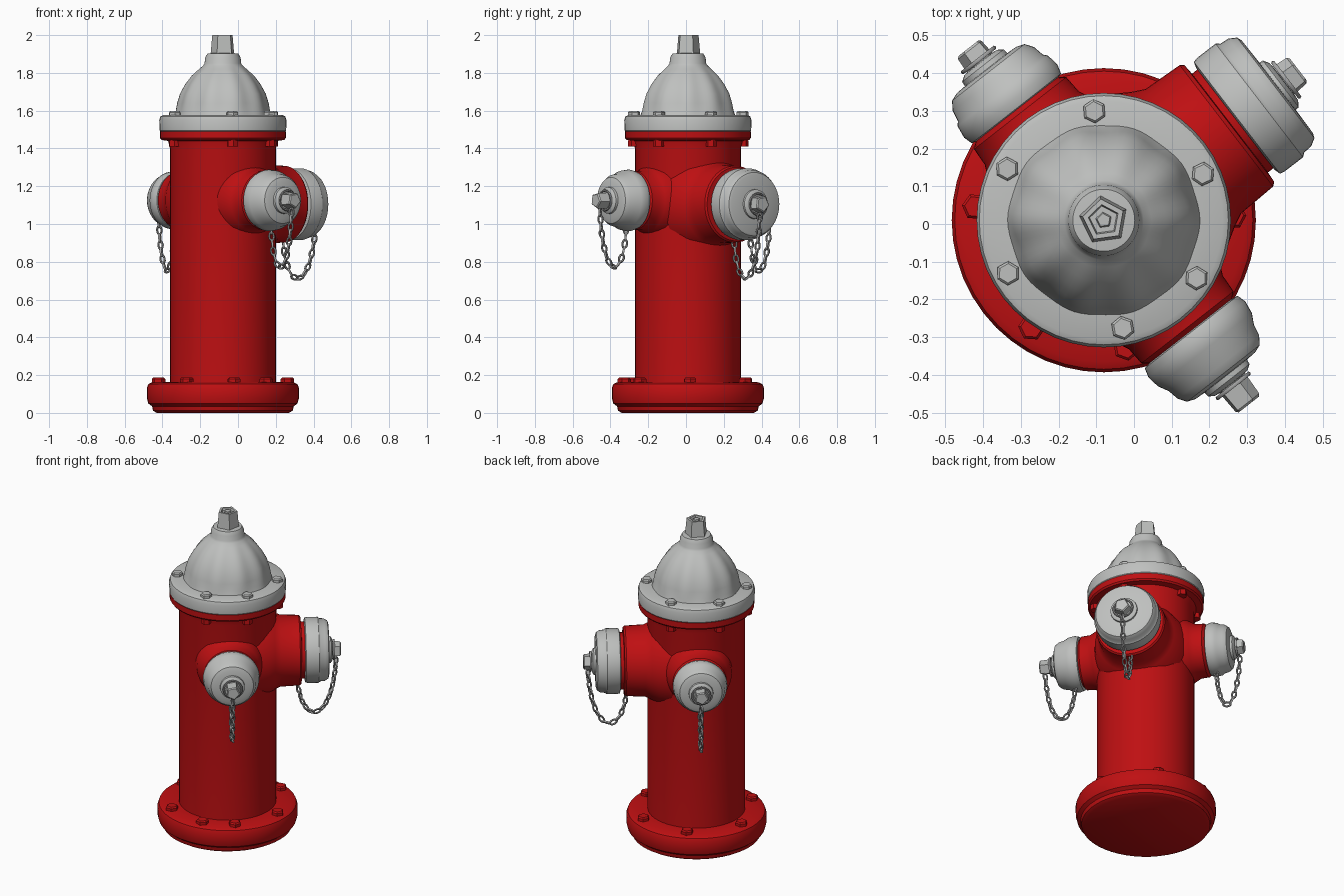
import bpy, bmesh, math
from mathutils import Matrix, Vector

if "Cube" in bpy.data.objects:
    bpy.data.objects.remove(bpy.data.objects["Cube"])

CX, CY = -0.08, 0.01  # hydrant axis


def material(name, rgb):
    m = bpy.data.materials.new(name)
    m.diffuse_color = (*rgb, 1)
    m.use_nodes = True
    m.node_tree.nodes["Principled BSDF"].inputs["Base Color"].default_value = m.diffuse_color
    return m


RED = material("red paint", (0.52, 0.005, 0.006))
GREY = material("light grey paint", (0.52, 0.53, 0.52))
STEEL = material("chain grey", (0.38, 0.38, 0.38))
AXIS = Matrix.Translation((CX, CY, 0))


def finish(bm, name, mat, angle=35):
    bmesh.ops.recalc_face_normals(bm, faces=bm.faces)
    me = bpy.data.meshes.new(name)
    bm.to_mesh(me)
    bm.free()
    me.materials.append(mat)
    ob = bpy.data.objects.new(name, me)
    bpy.context.collection.objects.link(ob)
    bpy.ops.object.select_all(action='DESELECT')
    ob.select_set(True)
    bpy.context.view_layer.objects.active = ob
    bpy.ops.object.shade_smooth_by_angle(angle=math.radians(angle))
    return ob


def add_lathe(bm, profile, mat4, segs=48, phase=0.0, flute=0.0):
    """Revolve (radius, height) points, capping both ends."""
    rings = []
    for r, h, *f in profile:
        amp = flute * (f[0] if f else 0)
        ring = []
        for i in range(segs):
            a = phase + 2 * math.pi * i / segs
            rr = r * (1 + amp * math.cos(10 * a))
            ring.append(bm.verts.new(mat4 @ Vector((rr * math.cos(a), rr * math.sin(a), h))))
        rings.append(ring)
    for p, q in zip(rings, rings[1:]):
        for i in range(segs):
            j = (i + 1) % segs
            bm.faces.new((p[i], p[j], q[j], q[i]))
    bm.faces.new(rings[0])
    bm.faces.new(rings[-1])


def lathe(name, profile, mat, mat4=AXIS, **kw):
    bm = bmesh.new()
    add_lathe(bm, profile, mat4, **kw)
    return finish(bm, name, mat)


def bolts(name, mat, angles, radius, z0, z1, size):
    bm = bmesh.new()
    c = (z1 - z0) * 0.25
    for a in angles:
        t = math.radians(a)
        m = AXIS @ Matrix.Translation((radius * math.cos(t), radius * math.sin(t), 0))
        add_lathe(bm, [(size, z0), (size, z1 - c), (size * 0.8, z1)], m, segs=6, phase=t)
    finish(bm, name, mat, 20)


# Base flange, barrel and upper red flange
lathe("base_flange", [(.35, 0), (.37, .012), (.375, .035), (.395, .05), (.403, .08),
                      (.403, .13), (.395, .152), (.375, .162), (.27, .165)], RED)
lathe("barrel", [(.28, .15), (.28, 1.40), (.29, 1.44), (.325, 1.445), (.333, 1.455),
                 (.333, 1.49), (.2, 1.49)], RED)

# Bonnet: grey flange and softly fluted dome with neck
lathe("bonnet_flange", [(.325, 1.482), (.335, 1.495), (.337, 1.55), (.33, 1.57),
                        (.315, 1.577), (.2, 1.577)], GREY)
lathe("bonnet_dome", [(.255, 1.57, .3), (.245, 1.60, .8), (.237, 1.64, 1), (.222, 1.69, 1),
                      (.195, 1.74, 1), (.162, 1.785, .9), (.125, 1.82, .5), (.105, 1.838),
                      (.097, 1.85), (.094, 1.88), (.082, 1.902), (.04, 1.906)],
      GREY, segs=80, flute=.022)
lathe("top_nut", [(.066, 1.90), (.057, 2.0), (.042, 2.0), (.038, 1.985), (.022, 1.985),
                  (.018, 1.998)], GREY, segs=5, phase=math.radians(170))

# Bolts
flange_angles = (95, 25, -32, -80, 209, 152)
bolts("bonnet_bolts", GREY, flange_angles, .29, 1.57, 1.598, .032)
bolts("under_flange_bolts", RED, flange_angles, .292, 1.41, 1.45, .03)
bolts("base_bolts", RED, (174, 236, 280, 312, 2, 62, 116), .342, .155, .187, .036)


def add_link(bm, mat4, length=.028, width=.018, thick=.006, n=12, k=6):
    rings = []
    for i in range(n):
        a = 2 * math.pi * i / n
        ca, sa = math.cos(a), math.sin(a)
        ring = []
        for j in range(k):
            b = 2 * math.pi * j / k
            d = thick * math.cos(b)
            ring.append(bm.verts.new(mat4 @ Vector(
                ((width - thick + d) * ca, thick * math.sin(b), (length - thick + d) * sa))))
        rings.append(ring)
    for i in range(n):
        p, q = rings[i], rings[(i + 1) % n]
        for j in range(k):
            l = (j + 1) % k
            bm.faces.new((p[j], p[l], q[l], q[j]))


def chain(name, frame, p0, p3, low, pitch=.039):
    """Links along a hanging curve in the outlet's (reach, height) plane."""
    a, d = Vector(p0), Vector(p3)
    c = (low - (a.y + d.y) / 8) / .75
    b, e = Vector((a.x + .02, c)), Vector((d.x - .02, c))
    pts = [a * (1 - t)**3 + b * 3 * t * (1 - t)**2 + e * 3 * t * t * (1 - t) + d * t**3
           for t in (i / 200 for i in range(201))]
    bm = bmesh.new()
    run, n = pitch, 0
    for u, v in zip(pts, pts[1:]):
        run += (v - u).length
        if run >= pitch:
            run -= pitch
            t = (v - u).normalized()
            tilt = math.atan2(t.x, t.y)
            m = (frame @ Matrix.Translation((u.x, 0, u.y)) @ Matrix.Rotation(tilt, 4, 'Y')
                 @ Matrix.Rotation(math.radians(35 + 90 * (n % 2)), 4, 'Z'))
            add_link(bm, m)
            n += 1
    finish(bm, name, STEEL, 60)


def outlet(name, angle, z, neck, cap, washer, nut, chain_ends, low):
    frame = AXIS @ Matrix.Rotation(math.radians(angle), 4, 'Z')
    out = frame @ Matrix.Translation((0, 0, z)) @ Matrix.Rotation(math.pi / 2, 4, 'Y')
    lathe(name + "_nozzle", neck, RED, out)
    lathe(name + "_cap", cap, GREY, out)
    lathe(name + "_washer", washer, GREY, out, segs=24)
    w, h0, h1 = nut
    lathe(name + "_nut", [(w, h0), (w * .92, h1 - .006), (w * .78, h1)], GREY, out,
          segs=5, phase=math.radians(10))
    # Chain eye looped round the nut
    bm = bmesh.new()
    add_link(bm, out @ Matrix.Translation((0, 0, h0 + .012)) @ Matrix.Rotation(math.pi / 2, 4, 'X'),
             w + .012, w + .012, .006, 20)
    finish(bm, name + "_chain_eye", STEEL, 60)
    chain(name + "_chain", frame, *chain_ends, low)


# Large pumper outlet
outlet("pumper_outlet", 37.6, 1.105,
       [(.27, .15), (.25, .225), (.225, .265), (.208, .30), (.203, .41), (.195, .42),
        (.165, .422), (.165, .46)],
       [(.17, .44), (.187, .445), (.19, .46), (.19, .52), (.182, .53), (.18, .555),
        (.168, .575), (.155, .58), (.05, .582)],
       [(.08, .575), (.078, .592), (.062, .602), (.05, .603)],
       (.05, .598, .652), ((.40, .93), (.625, 1.06)), .715)


# Two hose outlets, the front one reaching slightly further
def hose(name, angle, grow, low):
    g = grow
    outlet(name, angle, 1.125,
           [(.20, .15), (.19, .25), (.17, .285), (.158, .31), (.155, .36), (.14, .372), (.13, .39)],
           [(.135, .372), (.15 + g / 3, .376), (.157 + g / 3, .40), (.152 + g / 3, .435),
            (.143, .445 + g), (.137, .475 + g), (.122, .497 + g), (.10, .505 + g), (.04, .508 + g)],
           [(.072, .50 + g), (.07, .52 + g), (.055, .53 + g), (.04, .532 + g)],
           (.046, .527 + g, .58 + g * 2.3), ((.415, .97), (.555 + g * 2, 1.08)), low)


hose("front_hose_outlet", -52, .018, .775)
hose("rear_hose_outlet", 128, 0, .755)
